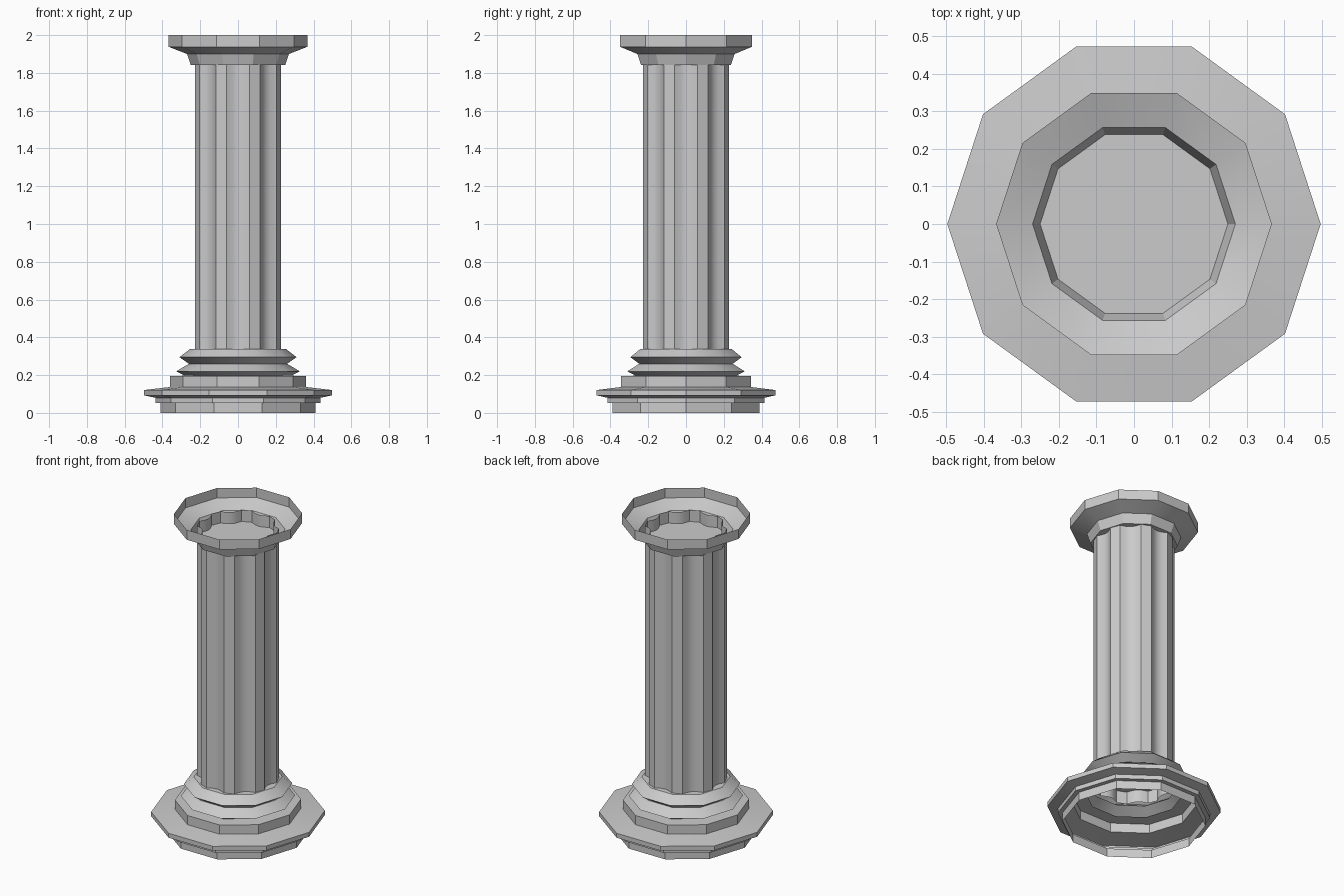
import bpy
import bmesh
from math import cos, sin, radians, pi

# Remove the default cube only
cube = bpy.data.objects.get("Cube")
if cube:
    bpy.data.objects.remove(cube, do_unlink=True)

# Single stone colour
stone = bpy.data.materials.new("grey_stone")
stone.use_nodes = True
colour = (0.6, 0.6, 0.6, 1.0)
stone.diffuse_color = colour
bsdf = stone.node_tree.nodes["Principled BSDF"]
bsdf.inputs["Base Color"].default_value = colour
bsdf.inputs["Roughness"].default_value = 0.8

SIDES = 10


def decagon(radius):
    return [(radius * cos(2 * pi * i / SIDES), radius * sin(2 * pi * i / SIDES))
            for i in range(SIDES)]


def stack(name, rings, cap=None):
    """Join outlines (points, z) into an open shell; cap is the ring index to fill."""
    bm = bmesh.new()
    loops = [[bm.verts.new((x, y, z)) for x, y in pts] for pts, z in rings]
    for low, high in zip(loops, loops[1:]):
        n = len(low)
        for i in range(n):
            j = (i + 1) % n
            bm.faces.new((low[i], low[j], high[j], high[i]))
    if cap is not None:
        loop = loops[cap]
        bm.faces.new(loop if cap else loop[::-1])
    mesh = bpy.data.meshes.new(name)
    bm.to_mesh(mesh)
    bm.free()
    mesh.materials.append(stone)
    obj = bpy.data.objects.new(name, mesh)
    bpy.context.collection.objects.link(obj)
    bpy.ops.object.select_all(action='DESELECT')
    obj.select_set(True)
    bpy.context.view_layer.objects.active = obj
    bpy.ops.object.shade_smooth_by_angle(angle=radians(30))
    return obj


def fluted_outline(radius, depth, flutes=8, steps=4):
    """Eight concave flutes, 30 degrees wide, with flat ridges between them."""
    pts = []
    for f in range(flutes):
        for s in range(steps + 1):
            t = 2 * s / steps - 1
            a = 2 * pi * f / flutes + radians(15) * t
            r = radius - depth * (1 - t * t)
            pts.append((r * cos(a), r * sin(a)))
    return pts


# Base: hollow moulded foot, closed on top
base_profile = [(0.41, 0), (0.41, 0.053), (0.437, 0.053), (0.437, 0.08),
                (0.497, 0.093), (0.497, 0.121), (0.361, 0.137), (0.361, 0.195),
                (0.28, 0.197), (0.327, 0.22), (0.26, 0.26), (0.31, 0.295),
                (0.253, 0.339)]
stack("base", [(decagon(r), z) for r, z in base_profile],
      cap=len(base_profile) - 1)

# Shaft: open fluted tube running into base and capital
outline = fluted_outline(0.235, 0.03)
stack("shaft", [(outline, 0.26), (outline, 1.915)])

# Capital: open bowl with a floor
capital_profile = [(0.25, 1.842), (0.27, 1.9), (0.367, 1.938), (0.367, 2.0)]
stack("capital", [(decagon(r), z) for r, z in capital_profile], cap=0)
